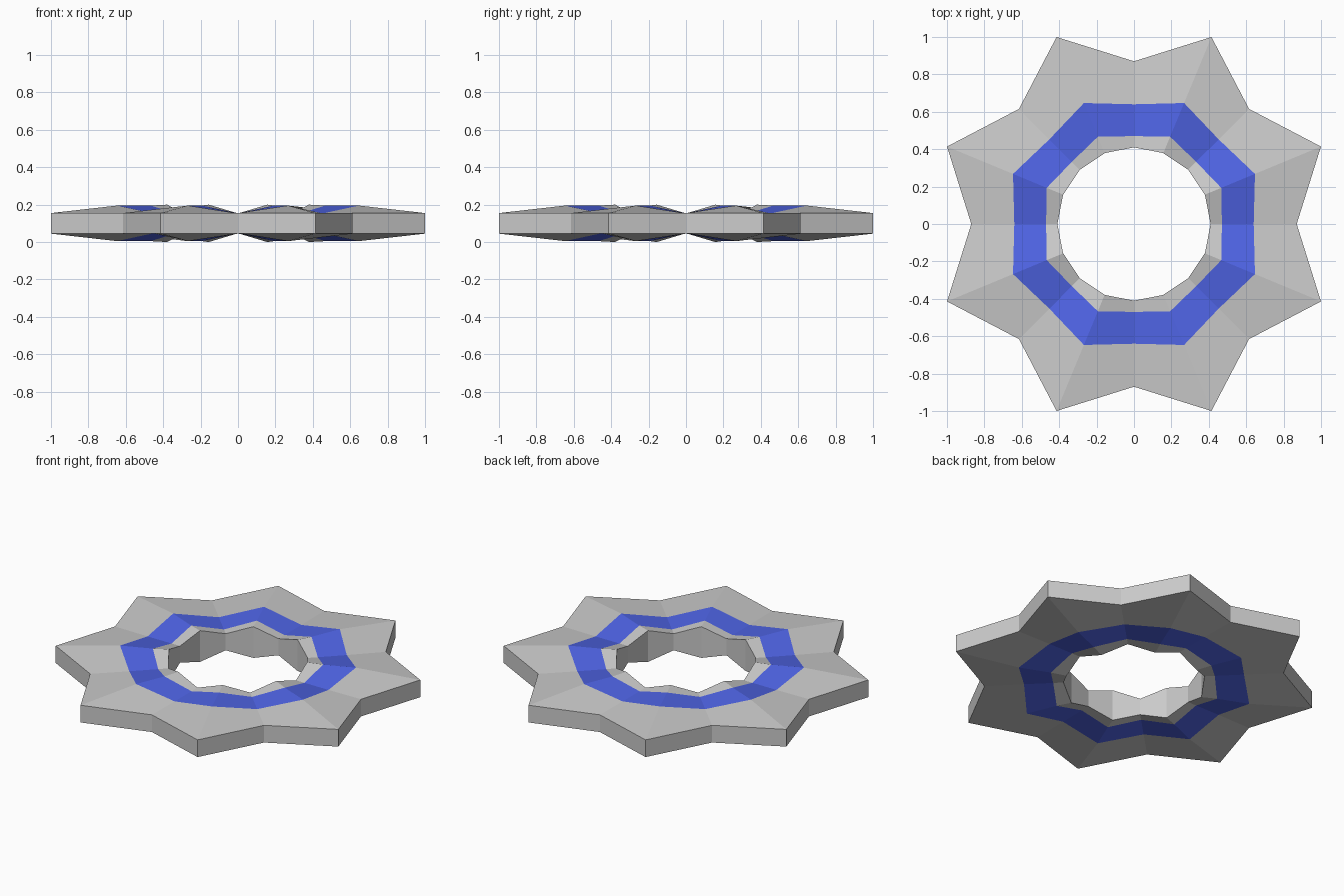
import bpy, bmesh, math

if "Cube" in bpy.data.objects:
    bpy.data.objects.remove(bpy.data.objects["Cube"])

STEPS = 16          # alternating points and notches
MID = 0.10          # height of the mirror plane

# ring profile, outside to inside:
# (point radius, notch radius, point half height, notch half height)
OUTER = (1.082, 0.87, 0.055, 0.055)
BAND_OUT = (0.70, 0.64, 0.095, 0.053)
BAND_IN = (0.505, 0.47, 0.095, 0.053)
INNER = (0.41, 0.41, 0.10, 0.053)


def loop(bm, ring, side):
    verts = []
    for i in range(STEPS):
        a = i * 2 * math.pi / STEPS
        k = 0 if i % 2 else 1
        r, h = ring[k], ring[2 + k]
        verts.append(bm.verts.new((r * math.cos(a), r * math.sin(a), MID + side * h)))
    return verts


# star ring body
bm = bmesh.new()
rings = [OUTER, BAND_OUT, BAND_IN, INNER]
loops = [loop(bm, r, 1) for r in rings] + [loop(bm, r, -1) for r in reversed(rings)]
for n, la in enumerate(loops):
    lb = loops[(n + 1) % len(loops)]
    for i in range(STEPS):
        j = (i + 1) % STEPS
        f = bm.faces.new((la[i], la[j], lb[j], lb[i]))
        # blue band on the top and the underside
        f.material_index = 1 if n in (1, 5) else 0
bmesh.ops.recalc_face_normals(bm, faces=bm.faces)

mesh = bpy.data.meshes.new("star_ring")
bm.to_mesh(mesh)
bm.free()
grey = bpy.data.materials.new("grey")
grey.diffuse_color = (0.8, 0.8, 0.8, 1)
grey.use_nodes = True
grey.node_tree.nodes["Principled BSDF"].inputs["Base Color"].default_value = grey.diffuse_color
blue = bpy.data.materials.new("blue_band")
blue.diffuse_color = (0.08, 0.13, 0.80, 1)
blue.use_nodes = True
blue.node_tree.nodes["Principled BSDF"].inputs["Base Color"].default_value = blue.diffuse_color
mesh.materials.append(grey)
mesh.materials.append(blue)
ring = bpy.data.objects.new("star_ring", mesh)
bpy.context.collection.objects.link(ring)
